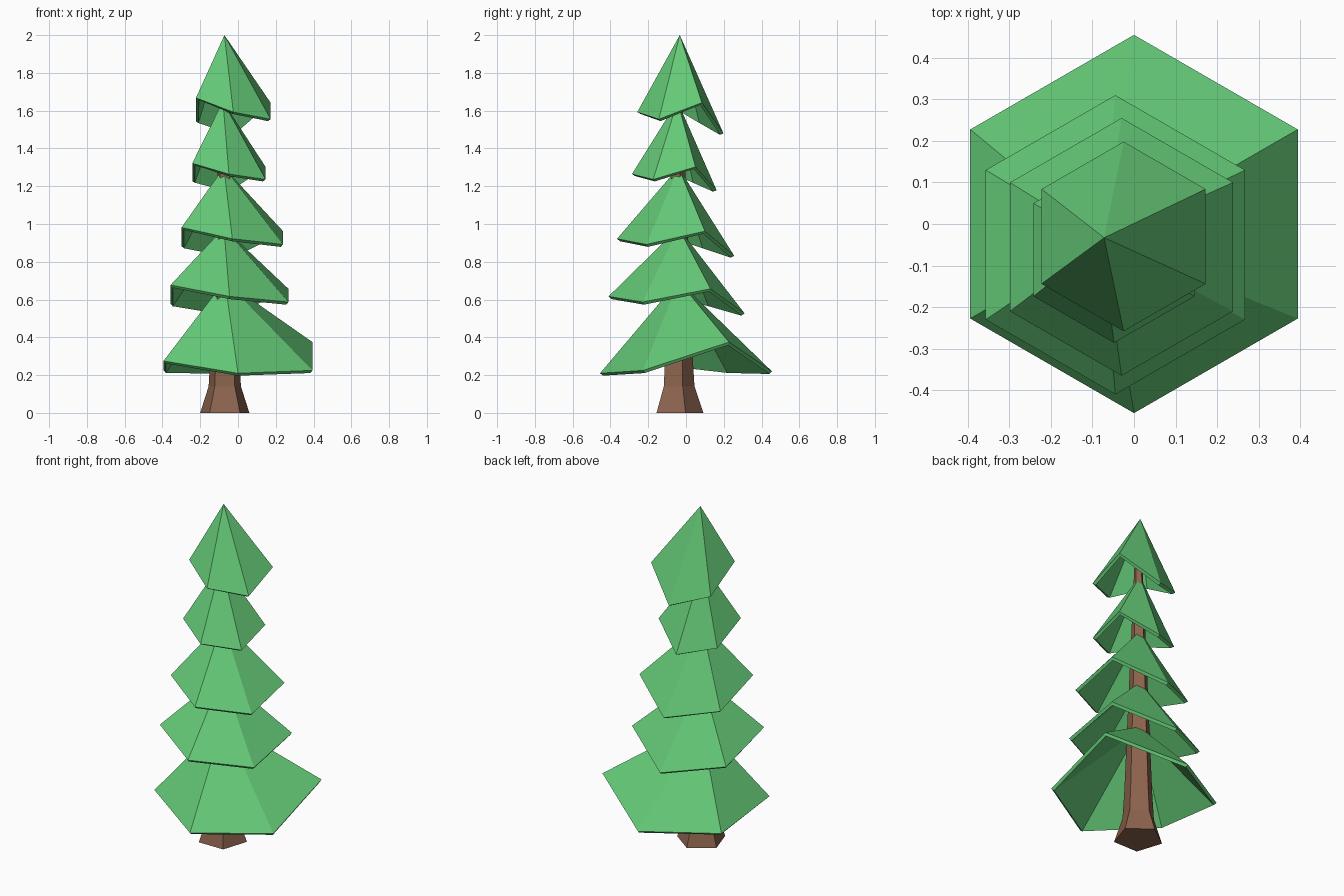
import bpy
import bmesh
from math import sin, cos, tau

cube = bpy.data.objects.get("Cube")
if cube:
    bpy.data.objects.remove(cube, do_unlink=True)


def make_material(name, color):
    mat = bpy.data.materials.new(name)
    mat.use_nodes = True
    mat.diffuse_color = color
    mat.node_tree.nodes["Principled BSDF"].inputs["Base Color"].default_value = color
    return mat


def make_object(name, bm, mat):
    bmesh.ops.recalc_face_normals(bm, faces=bm.faces)
    mesh = bpy.data.meshes.new(name)
    bm.to_mesh(mesh)
    bm.free()
    mesh.materials.append(mat)
    obj = bpy.data.objects.new(name, mesh)
    bpy.context.collection.objects.link(obj)
    return obj


def ring(bm, sides, center, radius, z, start, drops=None):
    """Regular ring of vertices with an optional height offset for each."""
    verts = []
    for i in range(sides):
        a = start + tau * i / sides
        dz = drops[i] if drops else 0
        verts.append(bm.verts.new((center[0] + radius * cos(a),
                                   center[1] + radius * sin(a), z + dz)))
    return verts


green = make_material("leaf green", (0.127, 0.578, 0.181, 1))
brown = make_material("bark brown", (0.26, 0.125, 0.075, 1))

# Trunk: five-sided, flared at the foot and tapering upwards
bm = bmesh.new()
profile = [(0, 0.137), (0.14, 0.09), (0.3, 0.08), (1.75, 0.022)]
rings = [ring(bm, 5, (-0.07, -0.045), r, z, tau / 4) for z, r in profile]
for low, high in zip(rings, rings[1:]):
    for i in range(5):
        j = (i + 1) % 5
        bm.faces.new((low[i], low[j], high[j], high[i]))
bm.faces.new(rings[0])
bm.faces.new(rings[-1])
make_object("trunk", bm, brown)

# Branch tiers: hollow six-sided cones with uneven rims
# Rim offsets run counter-clockwise from the front corner
wavy = (0.01, -0.02, 0.05, -0.08, -0.03, 0.07)
skirt = (-0.045, -0.03, 0.12, -0.035, -0.03, 0.02)
tiers = [  # name, rim centre, radius, rim height, apex, rim offsets, wave scale
    ("bottom_branches", (0, 0), 0.455, 0.255, (-0.07, -0.04, 0.7), skirt, 1),
    ("lower_branches", (-0.045, -0.05), 0.36, 0.607, (-0.075, -0.04, 0.98), wavy, 1),
    ("middle_branches", (-0.03, -0.055), 0.31, 0.912, (-0.075, -0.04, 1.3), wavy, 1),
    ("upper_branches", (-0.048, -0.062), 0.224, 1.255, (-0.08, -0.045, 1.65), wavy, 0.95),
    ("top_branches", (-0.025, -0.03), 0.228, 1.58, (-0.072, -0.033, 2), wavy, 1.25),
]
for name, center, radius, z, tip, offsets, scale in tiers:
    bm = bmesh.new()
    rim = ring(bm, 6, center, radius, z, -tau / 4, [d * scale for d in offsets])
    apex = bm.verts.new(tip)
    for i in range(6):
        bm.faces.new((rim[i], rim[(i + 1) % 6], apex))
    # Orient every face outwards before adding thickness on the inside
    bm.normal_update()
    for face in bm.faces:
        if face.normal.z < 0:
            face.normal_flip()
    tier = make_object(name, bm, green)
    shell = tier.modifiers.new("shell", 'SOLIDIFY')
    shell.thickness = 0.02
    shell.offset = -1
